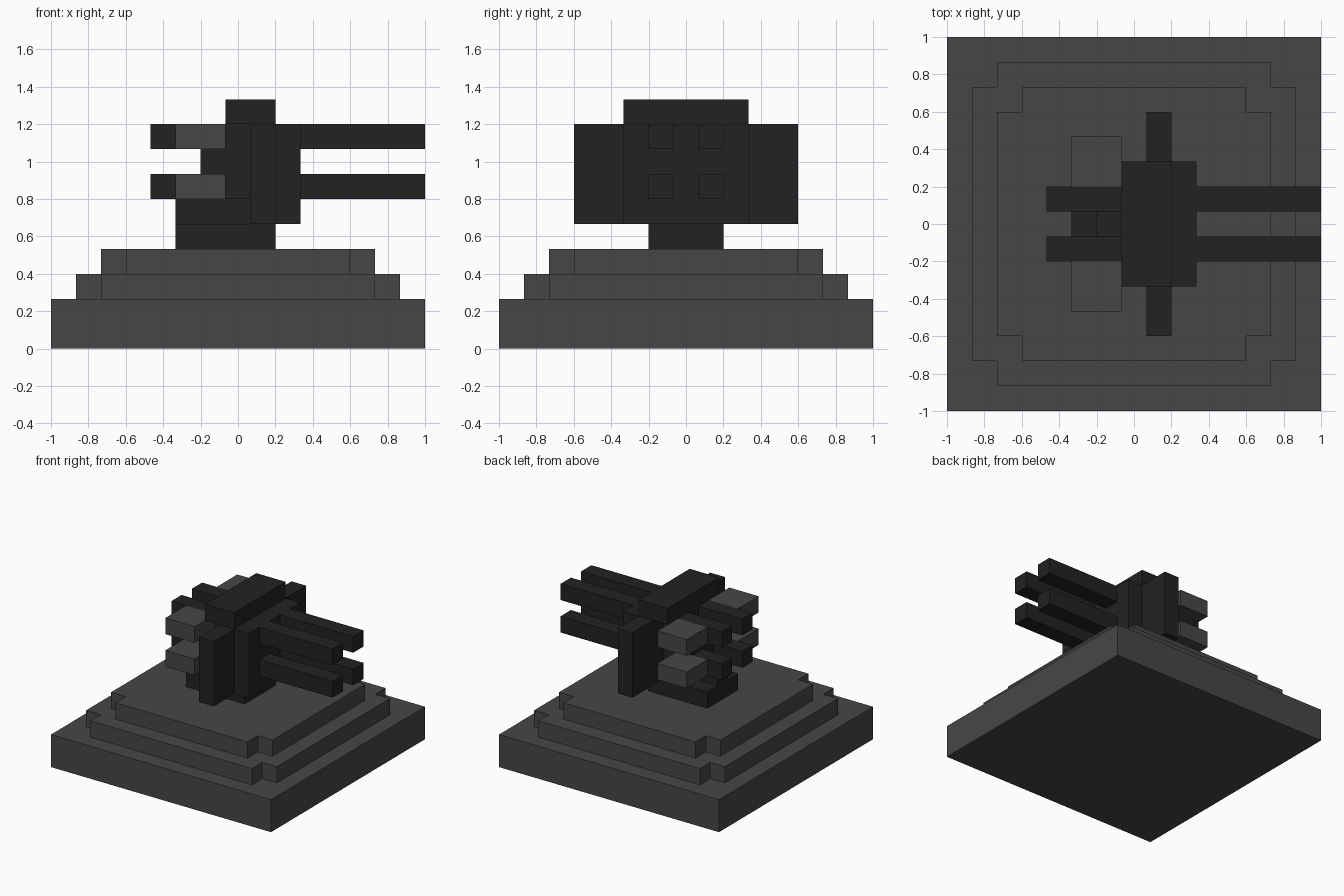
import bpy
import bmesh

cube = bpy.data.objects.get("Cube")
if cube:
    bpy.data.objects.remove(cube, do_unlink=True)

U = 1 / 15  # grid module


def material(name, value):
    m = bpy.data.materials.new(name)
    m.use_nodes = True
    color = (value, value, value, 1)
    m.diffuse_color = color
    m.node_tree.nodes["Principled BSDF"].inputs["Base Color"].default_value = color
    return m


stone = material("medium grey", 0.062)
metal = material("dark grey", 0.016)


def box(name, mat, x, y, z):
    """Flat-shaded box from (min, max) ranges in grid modules."""
    bm = bmesh.new()
    bmesh.ops.create_cube(bm, size=1)
    for v in bm.verts:
        for i, (lo, hi) in enumerate((x, y, z)):
            v.co[i] = (lo if v.co[i] < 0 else hi) * U
    mesh = bpy.data.meshes.new(name)
    bm.to_mesh(mesh)
    bm.free()
    mesh.materials.append(mat)
    obj = bpy.data.objects.new(name, mesh)
    bpy.context.collection.objects.link(obj)
    return obj


def tier(name, corners, z):
    """Stepped round platform: a quarter staircase mirrored to four sides."""
    quarter = []
    for i, (x, y) in enumerate(corners):
        quarter.append((x, y))
        if i + 1 < len(corners):
            quarter.append((x, corners[i + 1][1]))
    outline = (quarter + [(-x, y) for x, y in reversed(quarter)]
               + [(-x, -y) for x, y in quarter]
               + [(x, -y) for x, y in reversed(quarter)])
    bm = bmesh.new()
    face = bm.faces.new([bm.verts.new((x * U, y * U, z[0] * U)) for x, y in outline])
    result = bmesh.ops.extrude_face_region(bm, geom=[face])
    for v in result["geom"]:
        if isinstance(v, bmesh.types.BMVert):
            v.co.z = z[1] * U
    bmesh.ops.recalc_face_normals(bm, faces=bm.faces)
    mesh = bpy.data.meshes.new(name)
    bm.to_mesh(mesh)
    bm.free()
    mesh.materials.append(stone)
    bpy.context.collection.objects.link(bpy.data.objects.new(name, mesh))


# Stepped platform
box("base_slab", stone, (-15, 15), (-15, 15), (0, 4))
tier("lower_step", [(13, 7), (11, 11), (7, 13)], (4, 6))
tier("upper_step", [(11, 5), (9, 9), (5, 11)], (6, 8))

# Turret body
box("turret_neck", metal, (-5, 3), (-3, 3), (8, 10))
box("rear_spine", metal, (-5, 1), (-1, 1), (10, 12))
box("breech_block", metal, (-3, 1), (-3, 3), (12, 16))
box("turret_core", metal, (-1, 1), (-3, 3), (12, 18))
box("side_shield", metal, (1, 3), (-9, 9), (10, 18))
box("front_shield", metal, (3, 5), (-5, 5), (10, 18))
box("turret_cap", metal, (-1, 3), (-5, 5), (18, 20))

# Four barrels, each with an ammunition box on its outer side
for level, z in (("lower", (12, 14)), ("upper", (16, 18))):
    for side, s in (("left", 1), ("right", -1)):
        box(f"{level}_{side}_barrel", metal, (-7, 15), sorted((s, 3 * s)), z)
        box(f"{level}_{side}_ammo_box", stone, (-5, -1), sorted((3 * s, 7 * s)), z)
